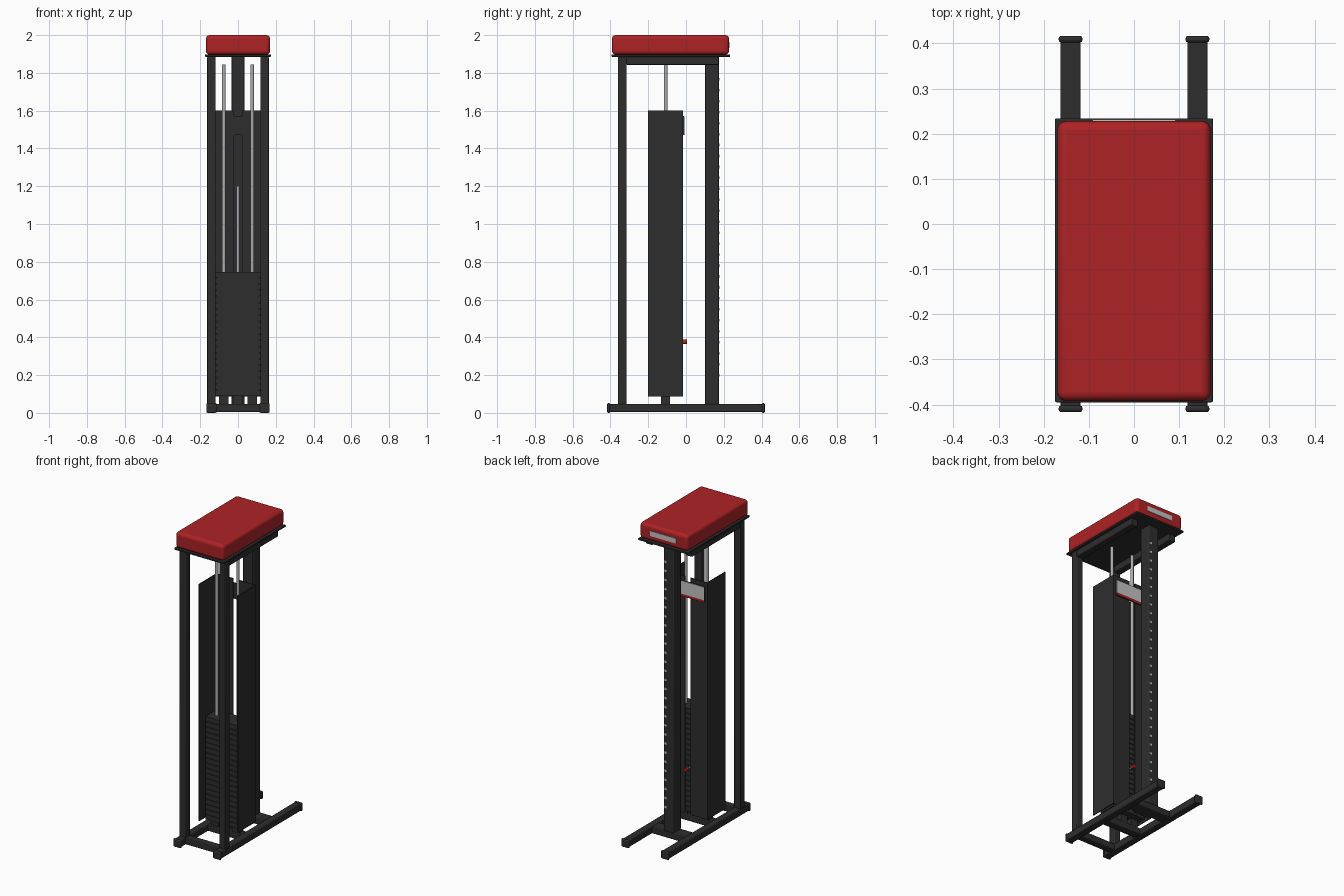
import bpy, bmesh, math

cube = bpy.data.objects.get("Cube")
if cube:
    bpy.data.objects.remove(cube, do_unlink=True)


def material(name, rgb, rough=0.5):
    m = bpy.data.materials.new(name)
    m.use_nodes = True
    m.diffuse_color = (*rgb, 1)
    bsdf = m.node_tree.nodes["Principled BSDF"]
    bsdf.inputs["Base Color"].default_value = (*rgb, 1)
    bsdf.inputs["Roughness"].default_value = rough
    return m


RED = material("red vinyl", (0.42, 0.016, 0.018))
BLACK = material("black frame", (0.027, 0.027, 0.027))
STEEL = material("steel", (0.42, 0.42, 0.43))
WHITE = material("pale label", (0.55, 0.55, 0.55))


def finish(name, bm, mat, bevel=0.0, segments=2):
    me = bpy.data.meshes.new(name)
    bm.to_mesh(me)
    bm.free()
    ob = bpy.data.objects.new(name, me)
    bpy.context.collection.objects.link(ob)
    me.materials.append(mat)
    if bevel:
        mod = ob.modifiers.new("Rounded edges", 'BEVEL')
        mod.width, mod.segments = bevel, segments
    bpy.ops.object.select_all(action='DESELECT')
    ob.select_set(True)
    bpy.context.view_layer.objects.active = ob
    bpy.ops.object.shade_smooth_by_angle(angle=math.radians(35))
    return ob


def add_box(bm, x, y, z):
    """Box from (min, max) pairs on each axis."""
    verts = bmesh.ops.create_cube(bm, size=1)["verts"]
    for v in verts:
        for i, (lo, hi) in enumerate((x, y, z)):
            v.co[i] = (lo + hi) / 2 + v.co[i] * (hi - lo)


def box(name, x, y, z, mat=BLACK, bevel=0.0, segments=2):
    bm = bmesh.new()
    add_box(bm, x, y, z)
    return finish(name, bm, mat, bevel, segments)


def rod(name, x, y, z, r, mat=STEEL, along_y=False):
    """Cylinder running along z, or along y when asked."""
    bm = bmesh.new()
    lo, hi = y if along_y else z
    bmesh.ops.create_cone(bm, cap_ends=True, segments=20, radius1=r, radius2=r, depth=hi - lo)
    for v in bm.verts:
        a, b, c = v.co
        v.co = (x + a, (lo + hi) / 2 + c, z - b) if along_y else (x + a, y + b, (lo + hi) / 2 + c)
    bmesh.ops.recalc_face_normals(bm, faces=bm.faces)
    return finish(name, bm, mat)


def span(s, a, b):
    return tuple(sorted((s * a, s * b)))


# Base rails, end caps, front posts and top tubes on both sides
for side, s in (("left", 1), ("right", -1)):
    x = span(s, 0.118, 0.163)
    box(side + "_base_rail", x, (-0.405, 0.405), (0.004, 0.048), bevel=0.004)
    for end, e in (("front", -1), ("rear", 1)):
        box(f"{side}_{end}_end_cap", span(s, 0.114, 0.167), span(e, 0.402, 0.417),
            (0, 0.052), bevel=0.006)
    box(side + "_front_post", x, (-0.36, -0.315), (0.045, 1.886), bevel=0.004)
    box(side + "_top_tube", x, (-0.316, 0.173), (1.843, 1.886), bevel=0.004)

# Cross members of the base
for name, y in (("front", (-0.36, -0.315)), ("middle", (-0.135, -0.085)), ("rear", (0.1, 0.175))):
    box(name + "_cross_member", (-0.12, 0.12), y, (0.005, 0.047), bevel=0.004)

# Rear upright with a column of pale position marks
box("rear_upright", (-0.035, 0.035), (0.1, 0.175), (0.045, 1.886), bevel=0.004)
bm = bmesh.new()
for i in range(28):
    z = 0.2 + i * 0.058
    add_box(bm, (0.014, 0.03), (0.174, 0.178), (z - 0.007, z + 0.007))
finish("position_marks", bm, WHITE)

# Weight stack on its feet
for name, x in (("left", 0.075), ("centre", 0), ("right", -0.075)):
    box(name + "_stack_foot", (x - 0.025, x + 0.025), (-0.132, -0.086), (0.045, 0.092))
bm = bmesh.new()
COUNT, BOTTOM, PITCH = 20, 0.09, 0.033
for i in range(COUNT):
    z = BOTTOM + i * PITCH
    add_box(bm, (-0.118, 0.118), (-0.16, -0.045), (z, z + PITCH - 0.004))
add_box(bm, (-0.112, 0.112), (-0.154, -0.05), (BOTTOM, BOTTOM + COUNT * PITCH - 0.005))
finish("weight_stack", bm, BLACK)

# Guide rods, selector stem and selector pin
rod("left_guide_rod", 0.075, -0.107, (0.09, 1.845), 0.01)
rod("right_guide_rod", -0.075, -0.107, (0.09, 1.845), 0.01)
rod("selector_stem", 0, -0.107, (0.7, 1.2), 0.009)
rod("selector_pin_shaft", 0, (-0.06, -0.012), 0.376, 0.005, STEEL, along_y=True)
rod("selector_pin_knob", 0, (-0.016, 0.006), 0.376, 0.012, RED, along_y=True)

# Shroud: two side panels with rear flanges and an open centre slot
for side, s in (("left", 1), ("right", -1)):
    bm = bmesh.new()
    outline = [(0.14, -0.2), (0.14, -0.016), (0.02, -0.016),
               (0.02, -0.022), (0.134, -0.022), (0.134, -0.2)]
    face = bm.faces.new([bm.verts.new((s * x, y, 0.088)) for x, y in outline])
    ext = bmesh.ops.extrude_face_region(bm, geom=[face])
    top = [g for g in ext["geom"] if isinstance(g, bmesh.types.BMVert)]
    bmesh.ops.translate(bm, verts=top, vec=(0, 0, 1.512))
    bmesh.ops.recalc_face_normals(bm, faces=bm.faces)
    finish(side + "_shroud", bm, BLACK)

# Placard on the back of the shroud
box("placard_backing", (-0.122, 0.122), (-0.016, -0.011), (1.47, 1.572))
box("placard_face", (-0.12, 0.12), (-0.012, -0.008), (1.487, 1.57), WHITE)
box("placard_stripe", (-0.12, 0.12), (-0.012, -0.008), (1.472, 1.487), RED)

# Padded top on its support plate, with a rear badge
box("pad_plate", (-0.175, 0.175), (-0.395, 0.234), (1.885, 1.897), bevel=0.003)
box("top_pad", (-0.17, 0.17), (-0.392, 0.228), (1.897, 2.0), RED, bevel=0.02, segments=5)
box("pad_badge", (-0.092, 0.092), (0.226, 0.231), (1.932, 1.964), WHITE)
